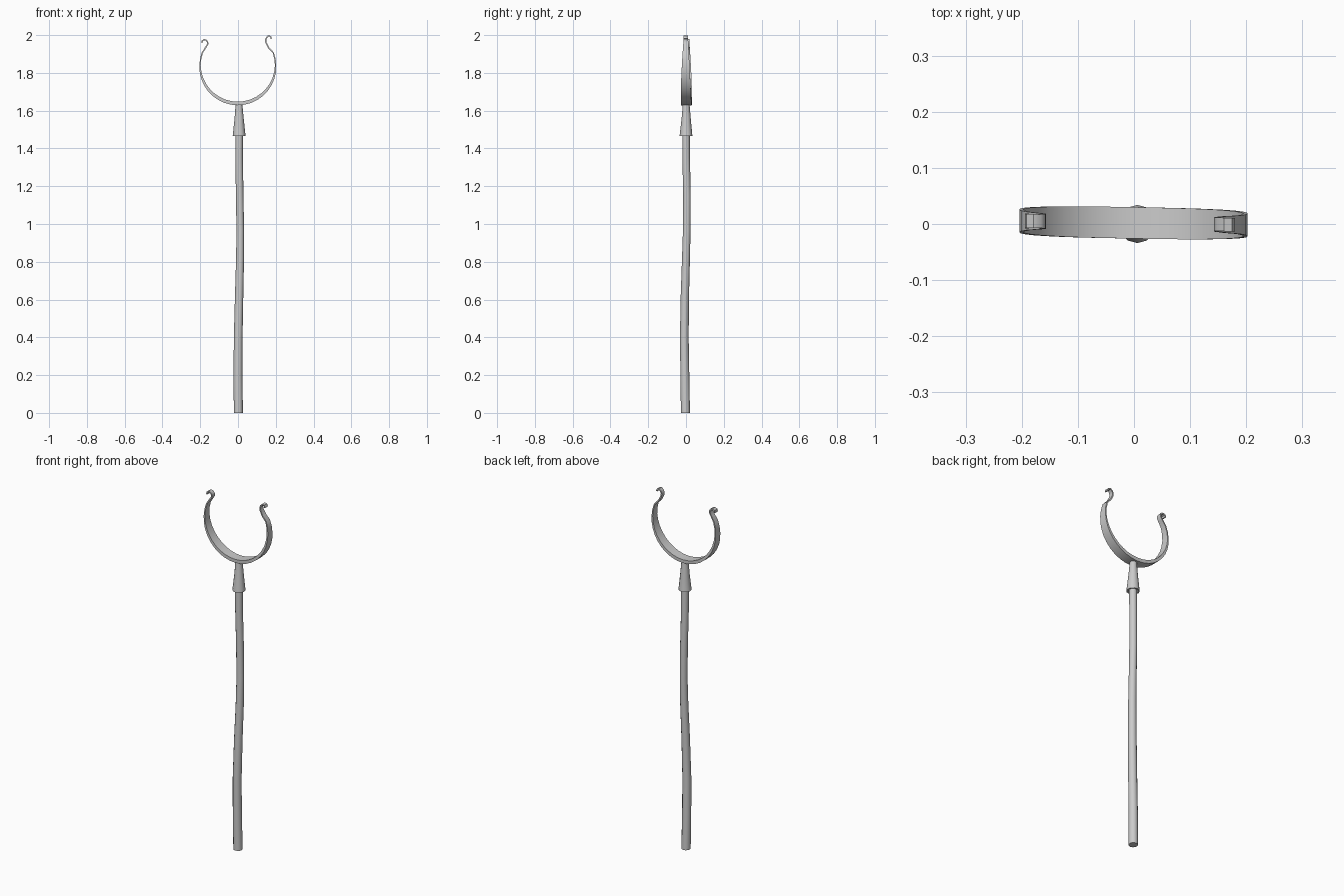
import bpy, math
from mathutils import Vector

if "Cube" in bpy.data.objects:
    bpy.data.objects.remove(bpy.data.objects["Cube"])


def make_object(name, verts, faces, angle=35):
    mesh = bpy.data.meshes.new(name)
    mesh.from_pydata(verts, [], faces)
    mesh.update()
    ob = bpy.data.objects.new(name, mesh)
    bpy.context.collection.objects.link(ob)
    bpy.ops.object.select_all(action='DESELECT')
    ob.select_set(True)
    bpy.context.view_layer.objects.active = ob
    bpy.ops.object.mode_set(mode='EDIT')
    bpy.ops.mesh.select_all(action='SELECT')
    bpy.ops.mesh.normals_make_consistent(inside=False)
    bpy.ops.object.mode_set(mode='OBJECT')
    bpy.ops.object.shade_smooth_by_angle(angle=math.radians(angle))
    return ob


def skin(rings):
    """Join equal-sized vertex rings into a capped tube."""
    n = len(rings[0])
    verts = [v for r in rings for v in r]
    faces = [(i * n + j, i * n + (j + 1) % n, (i + 1) * n + (j + 1) % n, (i + 1) * n + j)
             for i in range(len(rings) - 1) for j in range(n)]
    faces += [tuple(range(n)), tuple(range(len(verts) - n, len(verts)))]
    return verts, faces


def round_tube(name, sections, sides):
    rings = [[(x + r * math.cos(math.tau * k / sides), y + r * math.sin(math.tau * k / sides), z)
              for k in range(sides)] for x, y, z, r in sections]
    return make_object(name, *skin(rings), angle=50)


# Slightly crooked wooden shaft: x, y, z, radius
round_tube("shaft", [
    (0.002, -0.003, 0.0, 0.024), (0.000, -0.006, 0.2, 0.0235), (0.001, -0.009, 0.4, 0.023),
    (0.006, -0.006, 0.62, 0.022), (0.011, 0.000, 0.82, 0.021), (0.012, 0.004, 0.97, 0.020),
    (0.009, 0.005, 1.15, 0.020), (0.006, 0.001, 1.35, 0.020), (0.006, 0.000, 1.5, 0.020)], 12)

# Tapered socket with a hollow underside
round_tube("socket", [
    (0.006, 0.000, 1.51, 0.019), (0.006, 0.000, 1.466, 0.026), (0.006, 0.000, 1.466, 0.034),
    (0.006, 0.000, 1.480, 0.0325), (0.006, 0.001, 1.56, 0.024), (0.005, 0.001, 1.645, 0.017)], 12)

# Open catching ring with outward curled tips: centre line as (x, z)
left_hook = [(-0.160, 1.952), (-0.161, 1.963), (-0.168, 1.973), (-0.179, 1.976),
             (-0.189, 1.970), (-0.191, 1.958)]
right_hook = [(0.148, 1.960), (0.146, 1.974), (0.151, 1.987), (0.161, 1.9955),
              (0.172, 1.993), (0.177, 1.981)]
arc = [(-0.001 + 0.2 * math.cos(math.radians(a)), 1.838 + 0.2 * math.sin(math.radians(a)))
       for a in range(160, 381, 10)]
path = (left_hook[::-1] + [(-0.171, 1.935)] + arc + [(0.163, 1.932)] + right_hook)
path = [Vector(p) for p in path]

rings = []
for i, p in enumerate(path):
    t = (path[min(i + 1, len(path) - 1)] - path[max(i - 1, 0)]).normalized()
    normal = Vector((-t.y, t.x))
    f = min(max((p.y - 1.638) / 0.34, 0), 1)          # 0 at the bottom, 1 at the tips
    half_w = 0.028 - 0.016 * f ** 1.4
    half_t = 0.0035 + 0.0060 * max(0, 1 - f * 1.7)
    y = 0.002 - 0.018 * p.x
    inner, outer = p + normal * half_t, p - normal * half_t
    rings.append([(inner.x, y - half_w, inner.y), (inner.x, y + half_w, inner.y),
                  (outer.x, y + half_w, outer.y), (outer.x, y - half_w, outer.y)])
make_object("catch_ring", *skin(rings), angle=45)
